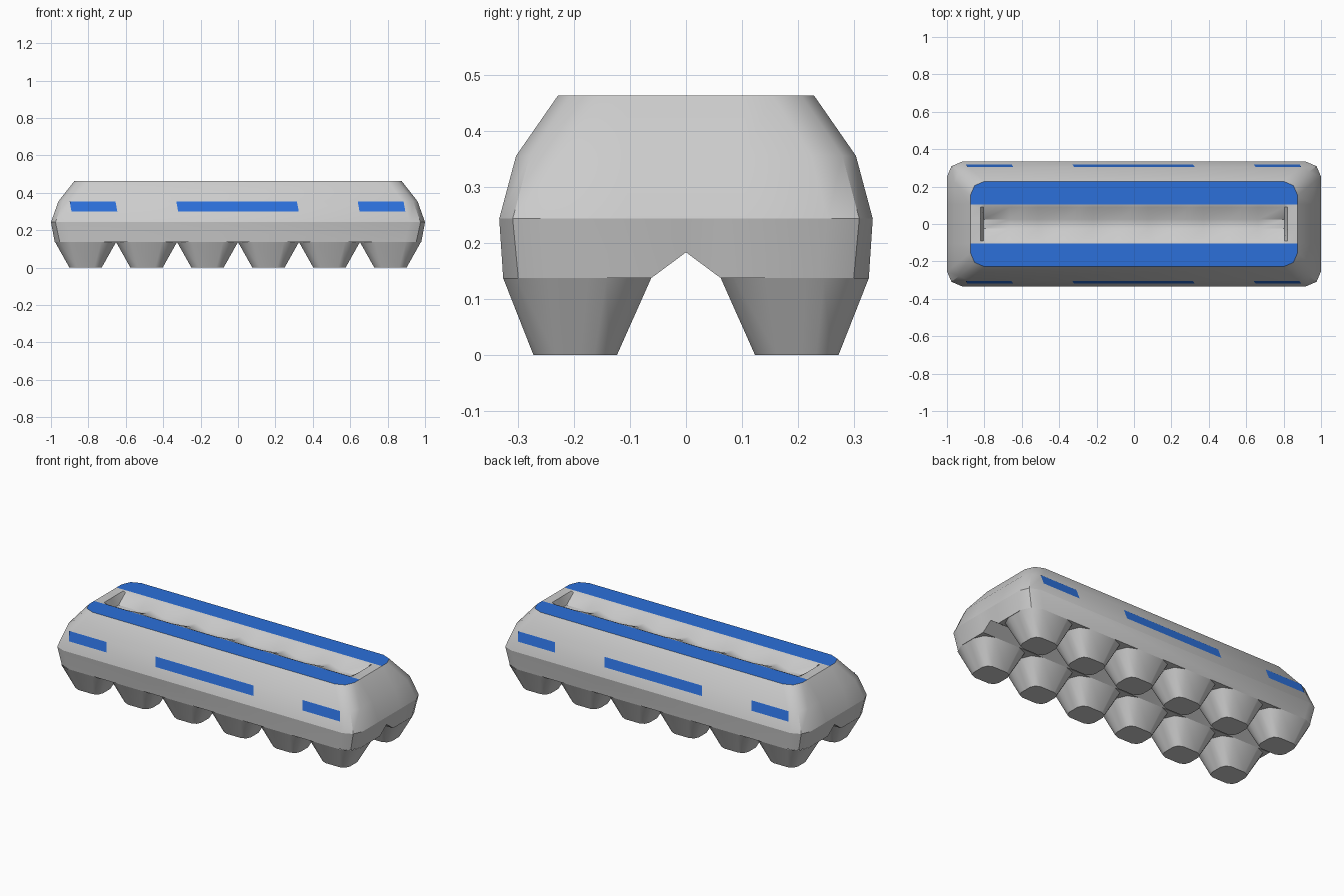
import bpy, bmesh, math

if "Cube" in bpy.data.objects:
    bpy.data.objects.remove(bpy.data.objects["Cube"])

blue = bpy.data.materials.new("blue_print")
blue.diffuse_color = (0.025, 0.16, 0.70, 1)
blue.use_nodes = True
blue.node_tree.nodes["Principled BSDF"].inputs["Base Color"].default_value = blue.diffuse_color


def finish(bm, name, mats=(), angle=35):
    bmesh.ops.recalc_face_normals(bm, faces=bm.faces[:])
    me = bpy.data.meshes.new(name)
    bm.to_mesh(me)
    bm.free()
    ob = bpy.data.objects.new(name, me)
    bpy.context.collection.objects.link(ob)
    for m in mats:
        me.materials.append(m)
    bpy.ops.object.select_all(action='DESELECT')
    bpy.context.view_layer.objects.active = ob
    ob.select_set(True)
    bpy.ops.object.shade_smooth_by_angle(angle=math.radians(angle))
    return ob


def ring(bm, hx, hy, c, z, inner, mid_z=None, cx=0, cy=0):
    """Rounded rectangle with extra points at y = -inner, 0, inner on each end."""
    r = [(hx - c, -hy), (hx - .3 * c, -hy + .3 * c), (hx, c - hy), (hx, -inner), (hx, 0),
         (hx, inner), (hx, hy - c), (hx - .3 * c, hy - .3 * c), (hx - c, hy)]
    pts = r + [(-x, -y) for x, y in r]
    return [bm.verts.new((cx + x, cy + y, mid_z if mid_z and y == 0 else z)) for x, y in pts]


def loft(bm, rings):
    for a, b in zip(rings, rings[1:]):
        n = len(a)
        for i in range(n):
            bm.faces.new((a[i], a[(i + 1) % n], b[(i + 1) % n], b[i]))


SIDE_A = (5, 6, 7, 8, 9, 10, 11, 12)
SIDE_B = (14, 15, 16, 17, 0, 1, 2, 3)

# Lid, with the two long blue panels as its top faces
bm = bmesh.new()
rings = [ring(bm, 1.0, .333, .08, .243, .105),
         ring(bm, .96, .303, .08, .355, .105),
         ring(bm, .875, .228, .075, .463, .105)]
loft(bm, rings)
for side in (SIDE_A, SIDE_B):
    bm.faces.new([rings[-1][i] for i in side]).material_index = 1
finish(bm, "lid", (None, blue))

# Dimpled channel down the middle of the lid
bm = bmesh.new()
stations = [(-.875, 0), (-.82, 0)]
for i in range(6):
    cx = -.735 + .294 * i
    stations += [(cx - .07, .055), (cx + .07, .055)]
    if i < 5:
        stations.append((cx + .147, .03))
stations += [(.82, 0), (.875, 0)]
rows = [[bm.verts.new((x, y, .463 - d * k)) for y, k in
         ((-.105, 0), (-.09, .1), (-.025, 1), (.025, 1), (.09, .1), (.105, 0))]
        for x, d in stations]
for a, b in zip(rows, rows[1:]):
    for j in range(5):
        bm.faces.new((a[j], b[j], b[j + 1], a[j + 1]))
for f in bm.faces:
    if f.normal.z < 0:
        f.normal_flip()
finish(bm, "lid_channel")

# Tray body with a roof-shaped notch along its underside
bm = bmesh.new()
top = ring(bm, 1.0, .333, .08, .243, .062)
low = ring(bm, .98, .326, .09, .137, .062, mid_z=.183)
loft(bm, [top, low])
for idx in (SIDE_A, SIDE_B, (3, 4, 13, 14), (4, 5, 12, 13)):
    bm.faces.new([low[i] for i in idx])
finish(bm, "tray")

# Twelve egg cups
for i in range(6):
    for s in (-1, 1):
        cx = -.8150 + .326 * i
        bm = bmesh.new()
        rings = [ring(bm, .163, .132, .08, .137, .02, cx=cx, cy=s * .194),
                 ring(bm, .086, .0745, .04, 0, .01, cx=cx, cy=s * .1975)]
        loft(bm, rings)
        bm.faces.new(rings[-1])
        finish(bm, "egg_cup", angle=40)

# Blue side bars on the sloping lid walls
bm = bmesh.new()
for s in (-1, 1):
    for x0, x1 in ((-.895, -.65), (-.325, .32), (.645, .89)):
        def v(x, z):
            return bm.verts.new((x, s * (.3345 - (z - .243) * .03 / .112), z))
        bm.faces.new((v(x0 - s * .005, .3), v(x1 - s * .005, .3), v(x1 + s * .005, .354), v(x0 + s * .005, .354)))
bm.normal_update()
for f in bm.faces:
    if f.normal.y * f.calc_center_median().y < 0:
        f.normal_flip()
me = bpy.data.meshes.new("side_bars")
bm.to_mesh(me)
bm.free()
me.materials.append(blue)
bpy.context.collection.objects.link(bpy.data.objects.new("side_bars", me))
